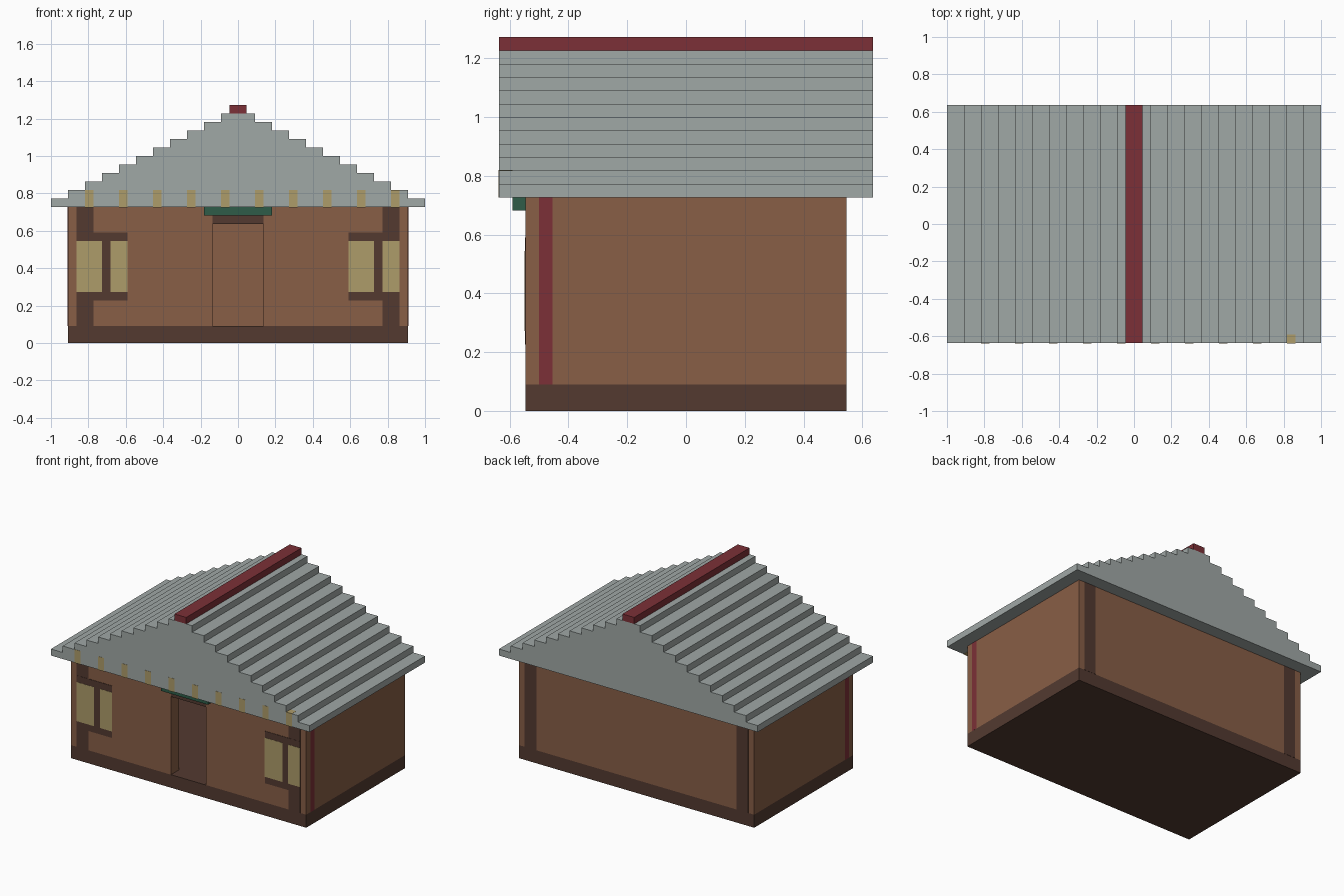
import bpy, bmesh

if "Cube" in bpy.data.objects:
    bpy.data.objects.remove(bpy.data.objects["Cube"])

V = 1 / 22          # one block of the model
E = 0.03            # inlays sit this many blocks proud, to read as flush


def material(name, rgb):
    m = bpy.data.materials.new(name)
    m.diffuse_color = [((c / 255 + 0.055) / 1.055) ** 2.4 for c in rgb] + [1]
    m.use_nodes = True
    m.node_tree.nodes["Principled BSDF"].inputs["Base Color"].default_value = m.diffuse_color
    return m


ROOF = material("grey_tile", (160, 168, 166))
WALL = material("brown_wall", (136, 94, 70))
DARK = material("dark_timber", (83, 58, 48))
PANE = material("straw_yellow", (174, 156, 106))
RED = material("dark_red", (124, 48, 55))
GREEN = material("dark_green", (46, 92, 72))


def finish(name, bm, mat):
    bmesh.ops.recalc_face_normals(bm, faces=bm.faces)
    me = bpy.data.meshes.new(name)
    bm.to_mesh(me)
    bm.free()
    me.materials.append(mat)
    ob = bpy.data.objects.new(name, me)
    bpy.context.collection.objects.link(ob)
    return ob


def box(name, x, y, z, mat):
    """Box from (low, high) ranges in blocks."""
    bm = bmesh.new()
    bmesh.ops.create_cube(bm, size=1)
    for v in bm.verts:
        v.co = [(r[0] if c < 0 else r[1]) * V for c, r in zip(v.co, (x, y, z))]
    return finish(name, bm, mat)


# Foundation and floor
box("foundation", (-20, 20), (-12, 12), (0, 2), DARK)

# Hollow walls, two blocks thick, with a doorway in front
box("back_wall", (-20, 20), (10, 12), (2, 16), WALL)
box("left_wall", (-20, -18), (-10, 10), (2, 16), WALL)
box("right_wall", (18, 20), (-10, 10), (2, 16), WALL)
box("front_wall_left", (-20, -3), (-12, -10), (2, 16), WALL)
box("front_wall_right", (3, 20), (-12, -10), (2, 16), WALL)
box("door_header", (-3, 3), (-12, -10), (15, 16), WALL)
box("door_lintel", (-3, 3), (-12, -10), (14, 15), DARK)
box("door_awning", (-4, 4), (-13, -12), (15, 16), GREEN)

# Timber posts front and back, red strips on the sides
for side, x in (("left", -19), ("right", 17)):
    box(f"front_post_{side}", (x, x + 2), (-12 - E, -11), (2, 16), DARK)
    box(f"back_post_{side}", (x, x + 2), (11, 12 + E), (2, 16), DARK)
box("side_strip_left", (-20 - E, -19), (-11, -10), (2, 16), RED)
box("side_strip_right", (19, 20 + E), (-11, -10), (2, 16), RED)

# Windows: dark frame with a wide and a narrow pane
for side, x in (("left", -19), ("right", 13)):
    box(f"window_frame_{side}", (x, x + 6), (-12 - 2 * E, -11), (5, 13), DARK)
    box(f"window_pane_wide_{side}", (x, x + 3), (-12 - 3 * E, -11), (6, 12), PANE)
    box(f"window_pane_narrow_{side}", (x + 4, x + 6), (-12 - 3 * E, -11), (6, 12), PANE)

# Stepped gable roof: one stair profile extruded front to back
right = []
for i in range(11):
    right += [(22 - 2 * i, 16 + i), (22 - 2 * i, 17 + i)]
profile = right + [(-x, z) for x, z in reversed(right)]
bm = bmesh.new()
face = bm.faces.new([bm.verts.new((x * V, -14 * V, z * V)) for x, z in profile])
ext = bmesh.ops.extrude_face_region(bm, geom=[face], use_keep_orig=True)
for g in ext["geom"]:
    if isinstance(g, bmesh.types.BMVert):
        g.co.y = 14 * V
finish("stepped_roof", bm, ROOF)
box("roof_ridge", (-1, 1), (-14, 14), (27, 28), RED)

# Rafter ends set into the front gable
for n, x in enumerate(range(-18, 19, 4)):
    box(f"rafter_end_{n + 1}", (x, x + 1), (-14 - E, -13), (16 - E, 18 + E), PANE)
